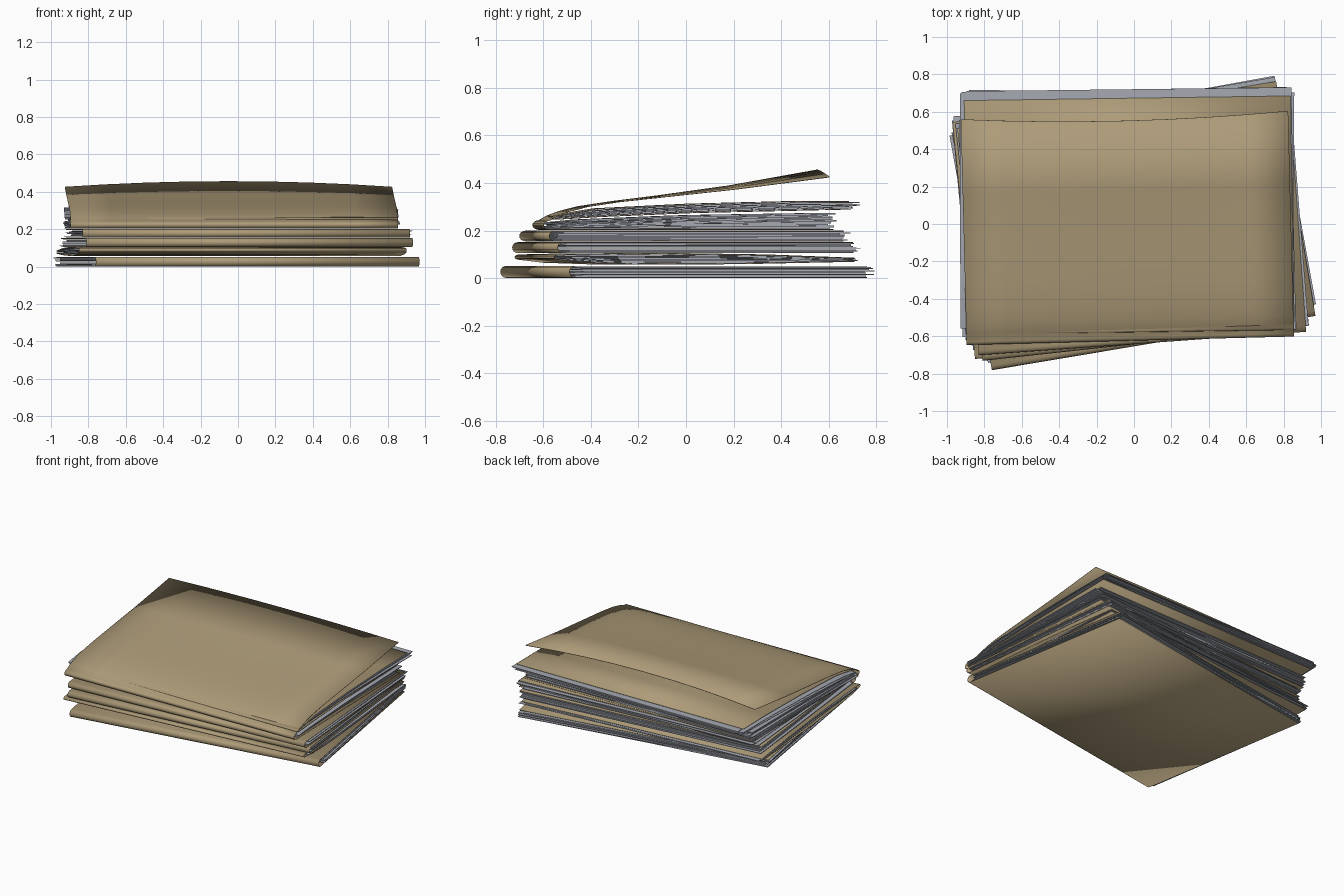
import bpy, math, random
from mathutils import Vector, Matrix

if "Cube" in bpy.data.objects:
    bpy.data.objects.remove(bpy.data.objects["Cube"])
random.seed(4)

def material(name, rgb):
    m = bpy.data.materials.new(name)
    m.diffuse_color = (*rgb, 1)
    m.use_nodes = True
    m.node_tree.nodes["Principled BSDF"].inputs["Base Color"].default_value = m.diffuse_color
    return m

MANILA = material("manila card", (0.42, 0.33, 0.19))
PAPER = material("grey paper", (0.38, 0.40, 0.45))

def make(name, verts, faces, mat, place):
    me = bpy.data.meshes.new(name)
    me.from_pydata([place @ Vector(v) for v in verts], [], faces)
    me.materials.append(mat)
    ob = bpy.data.objects.new(name, me)
    bpy.context.collection.objects.link(ob)
    bpy.context.view_layer.objects.active = ob
    for o in bpy.context.selected_objects:
        o.select_set(False)
    ob.select_set(True)
    bpy.ops.object.shade_smooth_by_angle(angle=math.radians(35))
    return ob

def frame(left, right):
    """Local frame on a spine: x along it, y towards the open back."""
    a, b = Vector((*left, 0)), Vector((*right, 0))
    ang = math.atan2(b.y - a.y, b.x - a.x)
    return Matrix.Translation((a + b) / 2) @ Matrix.Rotation(ang, 4, 'Z'), (b - a).length

def lerp(points, y):
    """Height of a polyline of (y, z) points."""
    for (y0, z0), (y1, z1) in zip(points, points[1:]):
        if y <= y1:
            return z0 + (z1 - z0) * max(0, y - y0) / (y1 - y0)
    return points[-1][1]

def folder(name, left, right, low, high, bulge=0.0):
    """One folded card: lower leaf, round spine, upper leaf."""
    place, w = frame(left, right)
    (ya, za), (yb, zb) = low[0], high[0]
    mid, rad, out = (za + zb) / 2, (zb - za) / 2, (ya + yb) / 2
    prof = [(y, z, 0) for y, z in reversed(low)]
    for i in range(1, 8):
        t = math.pi * i / 8
        prof.append((out - out * math.sin(t), mid - rad * math.cos(t), 0))
    end = high[-1][0]
    prof += [(y, z, (y / end) ** 2) for y, z in high]
    nx = 8 if bulge else 1
    verts, faces, n = [], [], len(prof)
    for i in range(nx + 1):
        u = 2 * i / nx - 1
        for y, z, k in prof:
            verts.append((u * w / 2, y + bulge * k * u * u, z - bulge * k * u * u))
    for i in range(nx):
        for j in range(n - 1):
            a = i * n + j
            faces.append((a, a + 1, a + n + 1, a + n))
    ob = make(name, verts, faces, MANILA, place)
    sol = ob.modifiers.new("card", 'SOLIDIFY')
    sol.thickness, sol.offset = 0.003, 0
    return ob

def papers(name, left, right, y0, y1, low, high, n=9, turn=0.016, width=1.73):
    """A pile of slightly turned sheets filling the space between two leaves."""
    place, _ = frame(left, right)
    verts, faces, seg = [], [], 10
    for s in range(n):
        ang = random.uniform(-turn, turn)
        dx, dy = random.uniform(-.025, .025), random.uniform(-.015, .015)
        rot = Matrix.Rotation(ang, 3, 'Z')
        base, mid = len(verts), (y0 + y1) / 2
        for i in range(seg + 1):
            y = y0 + (y1 - y0) * i / seg
            lo, hi = lerp(low, y) + .002, lerp(high, y) - .002
            for f in (s / n, (s + .85) / n):
                for x in (-width / 2, width / 2):
                    p = rot @ Vector((x, y - mid, 0))
                    verts.append((p.x + dx, p.y + mid + dy, lo + (hi - lo) * f))
        for i in range(seg):
            a = base + 4 * i
            b = a + 4
            faces += [(a, b, b + 1, a + 1), (a + 2, a + 3, b + 3, b + 2),
                      (a, a + 2, b + 2, b), (a + 1, b + 1, b + 3, a + 3)]
        e = base + 4 * seg
        faces += [(base, base + 1, base + 3, base + 2), (e, e + 2, e + 3, e + 1)]
    make(name, verts, faces, PAPER, place)

# Three flat, full folders
for label, left, right, z0, z1, depth in (
        ("bottom", (-.76, -.78), (.97, -.49), .002, .050, 1.27),
        ("third", (-.81, -.73), (.935, -.54), .106, .150, 1.25),
        ("fourth", (-.83, -.70), (.92, -.575), .156, .198, 1.24)):
    low, high = [(.025, z0), (depth, z0)], [(.025, z1), (depth, z1)]
    folder(label + "_folder", left, right, low, high)
    papers(label + "_papers", left, right, .04, depth + .01, low, high)

# Second folder: bowed leaves that pinch together at the back
L, R = (-.85, -.72), (.90, -.555)
low = [(.02, .078), (.12, .066), (.35, .058), (.8, .060), (1.27, .070)]
high = [(.02, .098), (.15, .101), (.5, .104), (.9, .098), (1.27, .084)]
folder("second_folder", L, R, low, high)
papers("second_papers", L, R, .05, 1.28, low, high, 6)

# Top folder with its cover lifted at the back
L, R = (-.895, -.645), (.855, -.60)
low = [(.03, .204), (1.22, .204)]
high = [(.025, .242), (.06, .262), (.11, .281), (.19, .302), (.32, .323),
        (.5, .346), (.8, .388), (1.175, .455)]
folder("top_folder", L, R, low, high, .03)
papers("top_papers", L, R, .04, 1.22, low, [(.03, .236), (.1, .247), (.6, .268), (1.22, .278)], 9)

# Loose inner folder tilted under the lifted cover
L, R = (-.89, -.59), (.855, -.565)
low = [(.02, .247), (.2, .258), (.6, .275), (1.26, .290)]
high = [(.02, .262), (.2, .292), (.6, .312), (1.0, .322), (1.25, .322)]
folder("inner_folder", L, R, low, high)
papers("inner_papers", (-.915, -.59), (.84, -.585), .04, 1.295, low, high, 8, .012, 1.74)
